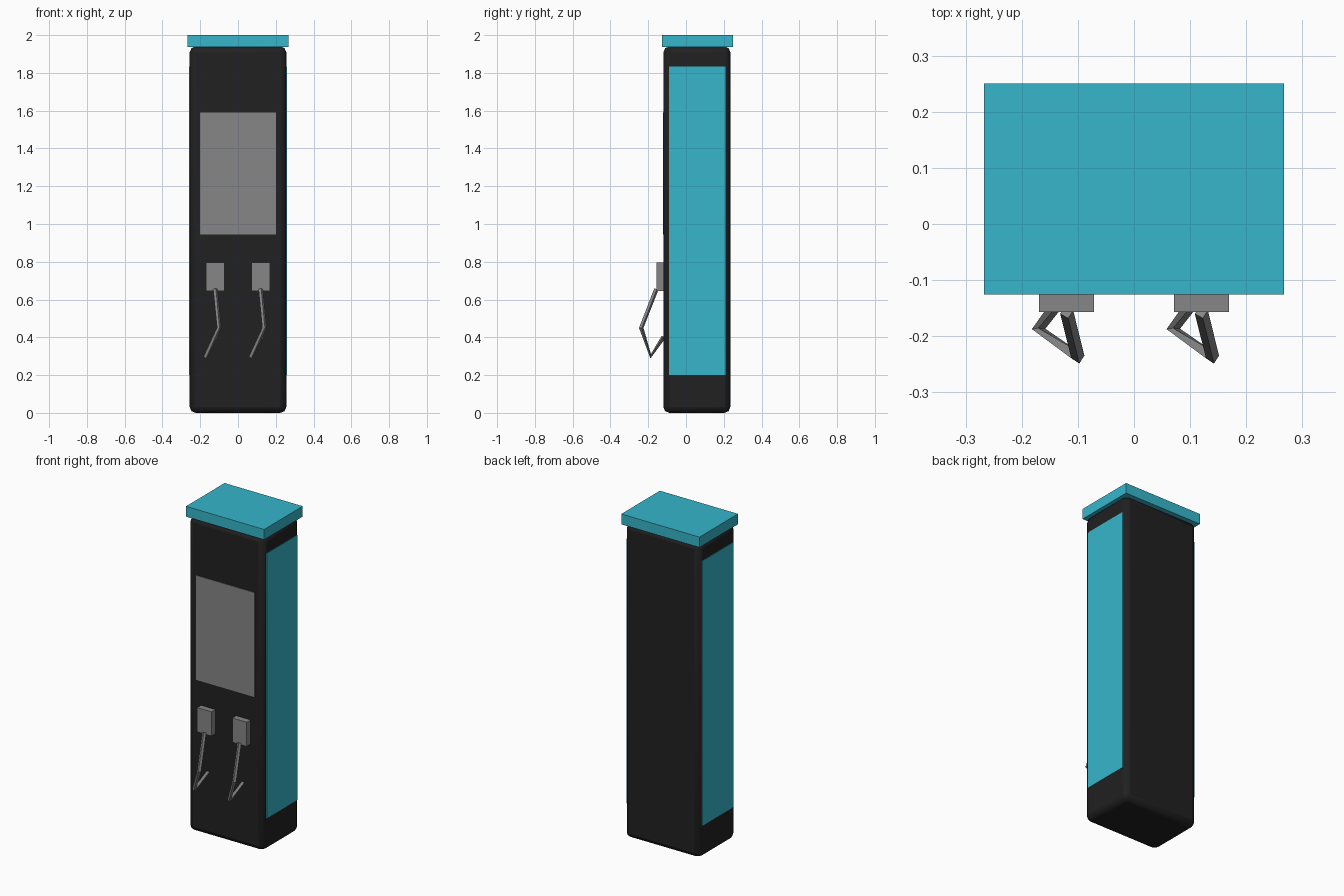
import bpy
import math

default = bpy.data.objects.get("Cube")
if default:
    bpy.data.objects.remove(default, do_unlink=True)


def make_material(name, rgb):
    mat = bpy.data.materials.new(name)
    mat.use_nodes = True
    colour = (*rgb, 1.0)
    mat.diffuse_color = colour
    mat.node_tree.nodes["Principled BSDF"].inputs["Base Color"].default_value = colour
    return mat


black = make_material("charcoal black", (0.015, 0.015, 0.015))
teal = make_material("teal", (0.037, 0.468, 0.597))
grey = make_material("mid grey", (0.24, 0.24, 0.24))


def box(name, low, high, mat):
    """Box spanning two opposite corners."""
    centre = [(a + b) / 2 for a, b in zip(low, high)]
    bpy.ops.mesh.primitive_cube_add(size=1, location=centre)
    obj = bpy.context.object
    obj.name = name
    obj.scale = [b - a for a, b in zip(low, high)]
    bpy.ops.object.transform_apply(location=False, rotation=False, scale=True)
    obj.data.materials.append(mat)
    return obj


def cable(name, points, radius, mat):
    """Four-sided cable along straight runs."""
    curve = bpy.data.curves.new(name, "CURVE")
    curve.dimensions = "3D"
    curve.bevel_depth = radius
    curve.bevel_resolution = 0
    curve.use_fill_caps = True
    spline = curve.splines.new("POLY")
    spline.points.add(len(points) - 1)
    for point, co in zip(spline.points, points):
        point.co = (*co, 1)
    spline.use_smooth = False
    curve.materials.append(mat)
    obj = bpy.data.objects.new(name, curve)
    bpy.context.collection.objects.link(obj)
    return obj


# Cabinet with softened edges
body = box("cabinet_body", (-0.256, -0.12, 0), (0.256, 0.235, 1.94), black)
bevel = body.modifiers.new("Edge bevel", "BEVEL")
bevel.width = 0.032
bevel.segments = 2
bpy.ops.object.shade_smooth_by_angle(angle=math.radians(50))

# Top cap and display
box("top_cap", (-0.267, -0.126, 1.936), (0.267, 0.25, 2.0), teal)
box("display_screen", (-0.2, -0.123, 0.945), (0.2, -0.116, 1.59), grey)

for side, sign in (("left", 1), ("right", -1)):
    # Side panel
    inner, outer = sorted((sign * 0.252, sign * 0.26))
    box(side + "_side_panel", (inner, -0.09, 0.2), (outer, 0.21, 1.835), teal)

    # Socket block and its hanging cable
    x = sign * 0.12
    box(side + "_socket", (x - 0.049, -0.157, 0.645), (x + 0.049, -0.115, 0.795), grey)
    cable(side + "_cable",
          [(x, -0.157, 0.655), (x + 0.02, -0.237, 0.45),
           (x - 0.05, -0.187, 0.30), (x, -0.12, 0.40)], 0.012, grey)
